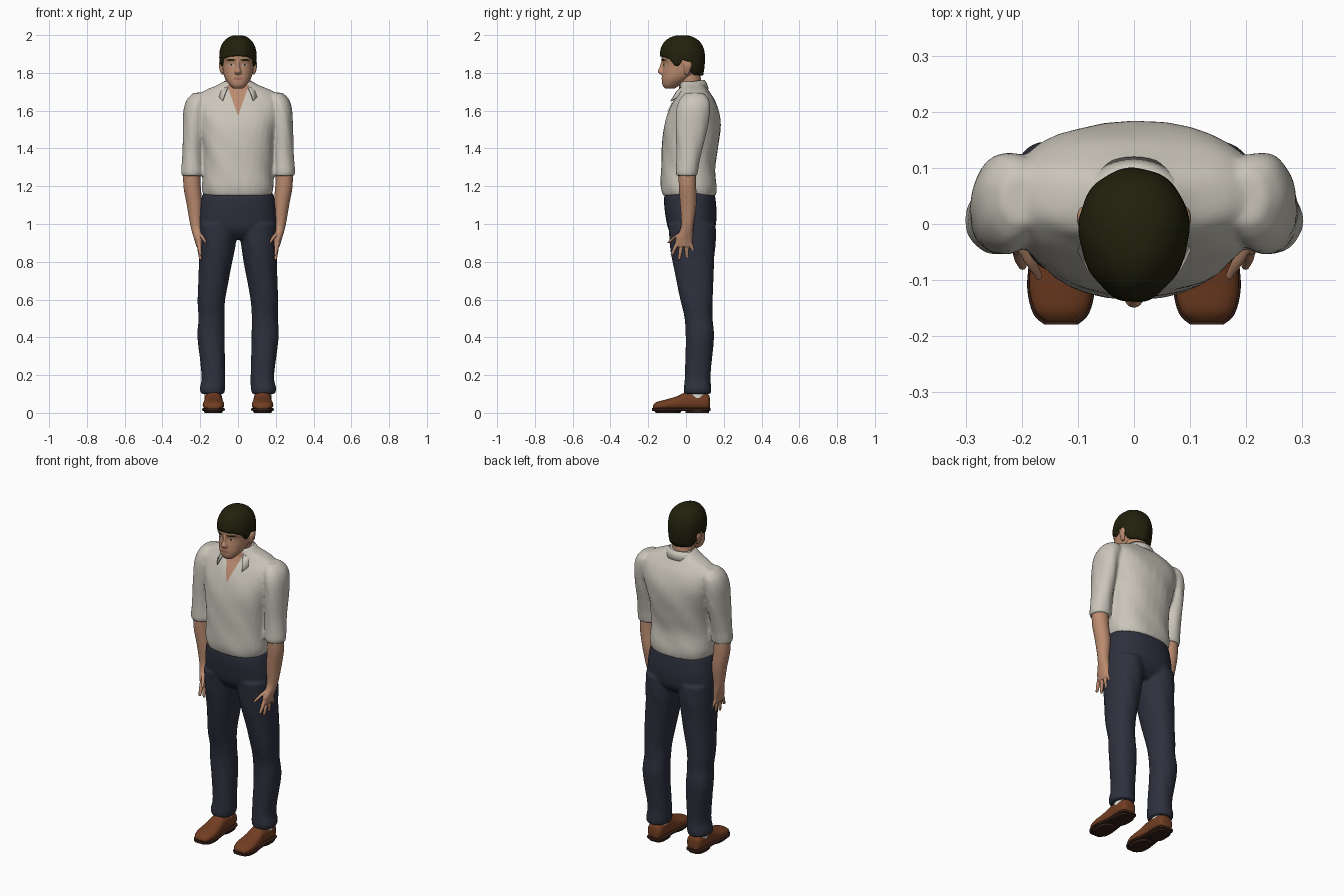
import bpy, bmesh
from math import sin, cos, pi, radians, copysign
from mathutils import Vector
from mathutils.bvhtree import BVHTree

if "Cube" in bpy.data.objects:
    bpy.data.objects.remove(bpy.data.objects["Cube"])


def material(name, r, g, b):
    m = bpy.data.materials.new(name)
    m.use_nodes = True
    m.diffuse_color = (r, g, b, 1)
    shader = m.node_tree.nodes["Principled BSDF"]
    shader.inputs["Base Color"].default_value = (r, g, b, 1)
    shader.inputs["Roughness"].default_value = 0.8
    return m


SHIRT = material("shirt_cream", .59, .56, .49)
DENIM = material("trouser_navy", .027, .03, .048)
SKIN = material("skin", .5, .26, .16)
HAIR = material("hair_dark", .016, .015, .004)
LEATHER = material("shoe_brown", .17, .048, .016)
SOLE = material("sole_dark", .035, .014, .008)
SOCK = material("sock_white", .7, .7, .68)
LIPS = material("lip_pink", .36, .15, .1)
EYE = material("eye_white", .55, .5, .46)


def finish(name, bm, mat, voxel=0, smooth=6):
    """Turn a bmesh into a smooth shaded object, optionally fused by voxels."""
    bmesh.ops.recalc_face_normals(bm, faces=bm.faces)
    mesh = bpy.data.meshes.new(name)
    bm.to_mesh(mesh)
    bm.free()
    mesh.materials.append(mat)
    obj = bpy.data.objects.new(name, mesh)
    bpy.context.collection.objects.link(obj)
    mesh.shade_smooth()
    if voxel:
        fuse = obj.modifiers.new("fuse", "REMESH")
        fuse.mode = "VOXEL"
        fuse.voxel_size = voxel
        fuse.use_smooth_shade = True
        soft = obj.modifiers.new("soften", "SMOOTH")
        soft.iterations = smooth
    return obj


def spline(points, steps):
    """Sample a smooth curve that passes through all the points."""
    pts = [Vector(p) for p in points]
    out = []
    for i in range(len(pts) - 1):
        a, b, c, d = pts[max(i - 1, 0)], pts[i], pts[i + 1], pts[min(i + 2, len(pts) - 1)]
        for k in range(steps):
            t = k / steps
            out.append(b + (c - a) * t / 2 + (a * 2 - b * 5 + c * 4 - d) * t**2 / 2
                       + (b * 3 - a - c * 3 + d) * t**3 / 2)
    return out + [pts[-1]]


def skin_rings(bm, rings, closed=True, caps=True):
    loops = [[bm.verts.new(p) for p in ring] for ring in rings]
    for lo, hi in zip(loops, loops[1:]):
        n = len(lo)
        for j in range(n if closed else n - 1):
            k = (j + 1) % n
            bm.faces.new((lo[j], lo[k], hi[k], hi[j]))
    if caps:
        bm.faces.new(loops[0][::-1])
        bm.faces.new(loops[-1])


def loft(bm, sections, side=1, power=2, along="z", n=32, steps=4, folds=0):
    """Sections are x, y, z, half width and half depth (or half height)."""
    rings = []
    for x, y, z, ra, rb in spline(sections, steps):
        ring = []
        for j in range(n):
            a = 2 * pi * j / n
            grow = 1 + folds * sin(5 * a + 23 * z) * sin(9 * z + 2 * a)
            u = copysign(abs(cos(a)) ** (2 / power), cos(a)) * ra * grow
            v = copysign(abs(sin(a)) ** (2 / power), sin(a)) * rb * grow
            ring.append((x * side + u, y, z + v) if along == "y" else (x * side + u, y + v, z))
        rings.append(ring)
    skin_rings(bm, rings)


def plate(name, rows, target, mat, lift=.003):
    """Thin painted patch laid on the front of the target; rows are x0, x1, z."""
    tree = BVHTree.FromObject(target, bpy.context.evaluated_depsgraph_get())
    grid = []
    for x0, x1, z in rows:
        line = []
        for k in range(9):
            x = x0 + (x1 - x0) * k / 8
            hit = tree.ray_cast(Vector((x, -1, z)), Vector((0, 1, 0)))[0]
            line.append((x, (hit.y if hit else -.03) - lift, z))
        grid.append(line)
    bm = bmesh.new()
    skin_rings(bm, grid, closed=False, caps=False)
    return finish(name, bm, mat)


def oval(x, z, rx, rz, slope=0):
    return [(x - rx * sin(t), x + rx * sin(t), z - rz * cos(t))
            for t in (pi * (k + .1) / 8.2 for k in range(9))]


# Trousers: pelvis and two legs fused together
bm = bmesh.new()
loft(bm, [(0, .03, .92, .12, .08), (0, .03, .97, .2, .122), (0, .026, 1.05, .206, .136),
          (0, .02, 1.13, .195, .137), (0, .02, 1.165, .185, .13)], power=2.3)
leg = [(.135, .06, .1, .06, .07), (.135, .06, .13, .067, .073), (.13, .062, .2, .062, .068),
       (.143, .074, .4, .072, .075), (.141, .066, .5, .069, .074), (.14, .055, .6, .073, .086),
       (.118, .04, .8, .088, .11), (.11, .035, .9, .097, .122), (.105, .03, 1, .102, .126)]
for s in (1, -1):
    loft(bm, leg, s, 2.2, folds=.025)
finish("trousers", bm, DENIM, .008)

# Shirt: torso and rolled sleeves fused together
bm = bmesh.new()
loft(bm, [(0, .018, 1.15, .18, .14), (0, .016, 1.2, .19, .148), (0, .012, 1.3, .184, .143),
          (0, .02, 1.4, .188, .149), (0, .03, 1.5, .205, .151), (0, .04, 1.58, .225, .139),
          (0, .045, 1.65, .228, .112), (0, .045, 1.7, .19, .08), (0, .035, 1.735, .11, .066),
          (0, .03, 1.755, .078, .06)], power=2.4, folds=.02)
sleeve = [(.2, .045, 1.695, .035, .045), (.214, .045, 1.66, .056, .078), (.228, .038, 1.6, .06, .09),
          (.236, .028, 1.5, .056, .084), (.24, .018, 1.4, .054, .07), (.242, .01, 1.33, .056, .062),
          (.243, .005, 1.28, .059, .059), (.243, .005, 1.255, .056, .056)]
for s in (1, -1):
    loft(bm, sleeve, s, folds=.025)
shirt = finish("shirt", bm, SHIRT, .008)

# Open neckline
plate("open_neckline", [(-w * .058, w * .058, 1.572 + w * .165)
                        for w in (.02, .2, .4, .6, .8, .9, 1)], shirt, SKIN, .005)

# Folded collar, open at the front
top, bottom = [], []
for k in range(41):
    a = k / 20 - 1
    f = abs(a) ** 3
    top.append((sin(a * 2.4) * .076, .027 + cos(a * 2.4) * .072, 1.762 - .035 * f))
    bottom.append((sin(a * 2.5) * (.103 + .035 * f), .03 + cos(a * 2.5) * (.09 + .05 * f),
                   1.715 - .062 * f))
middle = [(Vector(p) + Vector(q)) / 2 + Vector((0, 0, .008)) for p, q in zip(top, bottom)]
bm = bmesh.new()
skin_rings(bm, [bottom, middle, top], closed=False, caps=False)
collar = finish("collar", bm, SHIRT)
thick = collar.modifiers.new("cloth", "SOLIDIFY")
thick.thickness = .006

# Neck, head, nose and ears
bm = bmesh.new()
loft(bm, [(0, .035, 1.62, .07, .06), (0, .028, 1.7, .062, .06), (0, .012, 1.82, .062, .06)])
finish("neck", bm, SKIN)

bm = bmesh.new()
loft(bm, [(0, -.085, 1.718, .026, .026), (0, -.078, 1.735, .045, .046), (0, -.055, 1.765, .066, .073),
          (0, -.03, 1.8, .078, .096), (0, -.02, 1.845, .084, .101), (0, -.02, 1.88, .087, .109),
          (0, -.02, 1.94, .08, .1), (0, -.02, 1.975, .045, .055)], power=2.2, steps=6)
loft(bm, [(0, -.118, 1.788, .01, .008), (0, -.126, 1.797, .018, .016), (0, -.128, 1.808, .018, .022),
          (0, -.122, 1.83, .011, .018), (0, -.118, 1.865, .009, .012)], n=16)
for s in (1, -1):
    loft(bm, [(.082, .004, 1.79, .006, .008), (.086, .006, 1.81, .01, .015),
              (.09, .01, 1.84, .012, .022), (.09, .012, 1.86, .009, .014)], s, n=16)
head = finish("head", bm, SKIN, .0035, 3)

# Painted face
for s, side in ((1, "left"), (-1, "right")):
    plate(side + "_eye", oval(s * .036, 1.843, .015, .005), head, EYE)
    plate(side + "_iris", oval(s * .036, 1.843, .006, .005), head, HAIR, .004)
    plate(side + "_eyebrow", oval(s * .038, 1.868, .026, .005), head, HAIR, .005)
plate("lips", oval(0, 1.77, .026, .007), head, LIPS)

# Hair cap: each strip runs from the crown to a hairline that dips behind the ears
HAIRLINE = [(0, 1.89), (35, 1.885), (58, 1.872), (72, 1.835), (82, 1.84), (90, 1.868),
            (104, 1.865), (116, 1.81), (130, 1.79), (180, 1.785)]


def hairline(deg):
    for (d0, z0), (d1, z1) in zip(HAIRLINE, HAIRLINE[1:]):
        if deg <= d1:
            return z0 + (z1 - z0) * (deg - d0) / (d1 - d0)
    return HAIRLINE[-1][1]


def hair_point(deg, t, inset=1):
    a = radians(deg)
    z = 2 - (2 - hairline(180 - abs(deg - 180))) * t ** 1.8
    h = (z - 1.885) / .115
    r = max(1 - h ** 2.3, 0) ** (1 / 2.3) if h > 0 else 1 - .12 * h * h
    r *= inset * (1 + .012 * sin(9 * a + 5 * t) * t)
    return (sin(a) * .098 * r * (1 - .1 * cos(a)), -.02 - cos(a) * .12 * r, z)


angles = range(0, 360, 5)
rings = [[hair_point(d, t / 16) for d in angles] for t in range(1, 17)]
rings.append([hair_point(d, 1, .85) for d in angles])
bm = bmesh.new()
skin_rings(bm, rings)
finish("hair", bm, HAIR)

# Arms, hands, socks and shoes on both sides
arm = [(.245, .005, 1.3, .045, .045), (.243, .008, 1.2, .046, .046), (.23, .012, 1.1, .041, .043),
       (.223, .008, 1, .031, .033), (.215, 0, .955, .028, .037), (.208, -.01, .92, .024, .045),
       (.205, -.012, .88, .016, .043)]
fingers = [(-.046, -.077, .833), (-.022, -.037, .81), (.002, .006, .818), (.022, .04, .85)]
shoe = [(.13, .126, .05, .02, .03), (.13, .115, .057, .042, .043), (.13, .06, .064, .048, .05),
        (.13, 0, .062, .046, .048), (.13, -.05, .05, .052, .037), (.13, -.11, .042, .057, .028),
        (.13, -.155, .036, .047, .022), (.13, -.174, .03, .028, .012)]
for s, side in ((1, "left"), (-1, "right")):
    bm = bmesh.new()
    loft(bm, arm, s)
    for base, tip, z in fingers:
        loft(bm, [(.206, base, .9, .012, .012), (.203, (base + tip) / 2, (z + .9) / 2, .011, .011),
                  (.198, tip, z, .007, .008)], s, n=12)
    loft(bm, [(.208, -.02, .955, .013, .016), (.188, -.06, .93, .011, .013),
              (.17, -.092, .9, .007, .009)], s, n=12)
    finish(side + "_arm", bm, SKIN, .004, 4)

    bm = bmesh.new()
    loft(bm, [(.132, .06, .07, .045, .05), (.132, .06, .14, .045, .05)], s)
    finish(side + "_sock", bm, SOCK)

    bm = bmesh.new()
    loft(bm, shoe, s, 2.4, "y")
    finish(side + "_shoe", bm, LEATHER)

    bm = bmesh.new()
    loft(bm, [(x, y * 1.03, .018, w * 1.06, .008) for x, y, z, w, h in shoe], s, 5, "y")
    loft(bm, [(.13, .06, 0, .046, .062), (.13, .06, .02, .046, .062)], s, 3)
    loft(bm, [(.13, -.095, 0, .046, .065), (.13, -.095, .02, .056, .078)], s, 2.5)
    finish(side + "_shoe_sole", bm, SOLE)
    bpy.context.object and None

# Keep crisp edges where the surface turns sharply
for obj in bpy.context.collection.objects:
    if obj.type == "MESH" and obj.name.endswith(("sole", "sock")):
        obj.data.set_sharp_from_angle(angle=radians(40))
